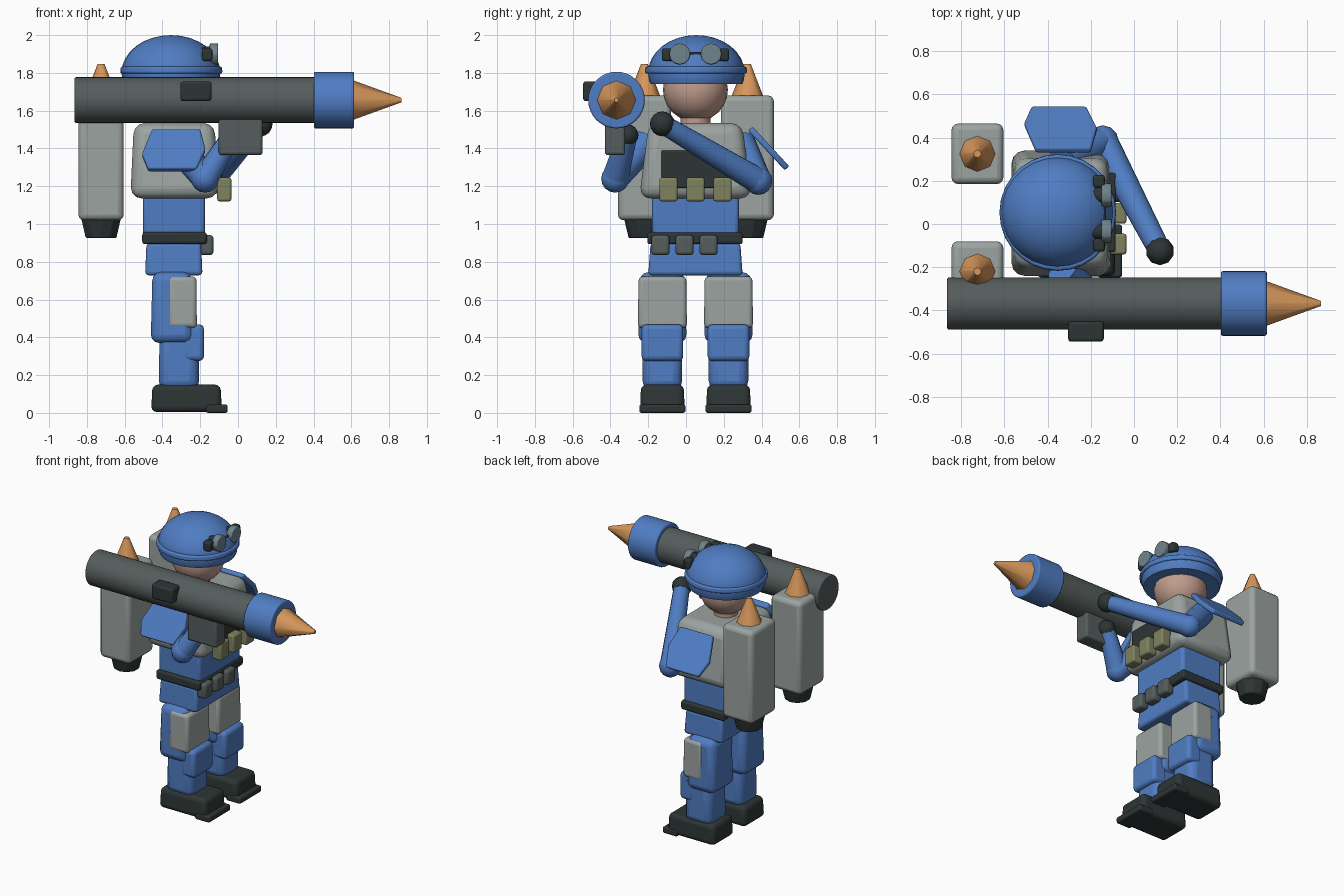
import bpy, bmesh, math
from mathutils import Vector, Matrix

if "Cube" in bpy.data.objects:
    bpy.data.objects.remove(bpy.data.objects["Cube"])


def mat(name, r, g, b):
    m = bpy.data.materials.new(name)
    m.diffuse_color = (r, g, b, 1)
    m.use_nodes = True
    m.node_tree.nodes["Principled BSDF"].inputs["Base Color"].default_value = m.diffuse_color
    return m


BLUE = mat("uniform blue", 0.08, 0.205, 0.546)
GREY = mat("armour grey", 0.33, 0.37, 0.355)
STEEL = mat("gunmetal", 0.09, 0.11, 0.107)
DARK = mat("dark rubber", 0.027, 0.036, 0.035)
ORANGE = mat("warhead orange", 0.68, 0.31, 0.105)
SKIN = mat("skin", 0.52, 0.33, 0.26)
OLIVE = mat("pouch olive", 0.215, 0.225, 0.115)
LENS = mat("goggle glass", 0.16, 0.23, 0.26)

CX, CY = -0.35, 0.05  # body axis


def finish(bm, name, material, bevel=0.0, angle=35):
    bmesh.ops.recalc_face_normals(bm, faces=bm.faces)
    me = bpy.data.meshes.new(name)
    bm.to_mesh(me)
    bm.free()
    ob = bpy.data.objects.new(name, me)
    bpy.context.collection.objects.link(ob)
    me.materials.append(material)
    if bevel:
        b = ob.modifiers.new("bevel", 'BEVEL')
        b.width, b.segments, b.limit_method = bevel, 3, 'ANGLE'
    bpy.ops.object.select_all(action='DESELECT')
    ob.select_set(True)
    bpy.context.view_layer.objects.active = ob
    bpy.ops.object.shade_smooth_by_angle(angle=math.radians(angle))
    return ob


def box(name, material, x, y, z, bevel=0.02, top=(1, 1)):
    """Rounded box from (min, max) ranges, with an optional top taper."""
    bm = bmesh.new()
    bmesh.ops.create_cube(bm, size=1)
    for v in bm.verts:
        tx, ty = top if v.co.z > 0 else (1, 1)
        v.co = ((x[0] + x[1]) / 2 + v.co.x * tx * (x[1] - x[0]),
                (y[0] + y[1]) / 2 + v.co.y * ty * (y[1] - y[0]),
                (z[0] + z[1]) / 2 + v.co.z * (z[1] - z[0]))
    return finish(bm, name, material, bevel)


def rod(name, material, a, b, r1, r2, sides=24, bevel=0.0, angle=35):
    """Cylinder or cone between two points."""
    a, b = Vector(a), Vector(b)
    bm = bmesh.new()
    d = b - a
    m = Matrix.Translation((a + b) / 2) @ d.to_track_quat('Z', 'Y').to_matrix().to_4x4()
    bmesh.ops.create_cone(bm, cap_ends=True, segments=sides, radius1=r1,
                          radius2=r2, depth=d.length, matrix=m)
    return finish(bm, name, material, bevel, angle)


def ball(name, material, c, r, u=16, v=10, cut=None):
    """Ellipsoid, optionally cut flat below a height."""
    bm = bmesh.new()
    bmesh.ops.create_uvsphere(bm, u_segments=u, v_segments=v, radius=1)
    for p in bm.verts:
        p.co = Vector(c) + Vector((p.co.x * r[0], p.co.y * r[1], p.co.z * r[2]))
    if cut is not None:
        res = bmesh.ops.bisect_plane(bm, geom=bm.verts[:] + bm.edges[:] + bm.faces[:],
                                     plane_co=(0, 0, cut), plane_no=(0, 0, -1), clear_outer=True)
        edges = [e for e in res['geom_cut'] if isinstance(e, bmesh.types.BMEdge)]
        bmesh.ops.contextual_create(bm, geom=edges)
    return finish(bm, name, material, angle=40)


# Legs
for side, y in (("right", CY - 0.175), ("left", CY + 0.175)):
    w = lambda h: (y - h, y + h)
    box(side + "_boot", DARK, (-0.46, -0.085), w(0.118), (0.005, 0.15), 0.03, (0.96, 0.96))
    box(side + "_boot_toe", DARK, (-0.17, -0.055), w(0.122), (0.0, 0.045), 0.012)
    box(side + "_shin", BLUE, (-0.42, -0.205), w(0.105), (0.12, 0.45), 0.05, (0.95, 1))
    box(side + "_thigh", BLUE, (-0.462, -0.235), w(0.128), (0.37, 0.745), 0.045, (0.92, 0.93))
    box(side + "_thigh_plate", GREY, (-0.37, -0.218), w(0.13), (0.45, 0.722), 0.022, (0.98, 0.97))
    box(side + "_knee_pad", BLUE, (-0.29, -0.18), w(0.11), (0.275, 0.468), 0.025)

# Hips, belt, abdomen and vest
box("hips", BLUE, (-0.492, -0.188), (CY - 0.25, CY + 0.25), (0.728, 0.9), 0.02, (0.95, 0.95))
box("belt", DARK, (-0.507, -0.165), (CY - 0.255, CY + 0.25), (0.893, 0.957), 0.015)
box("abdomen", BLUE, (-0.502, -0.175), (CY - 0.23, CY + 0.23), (0.93, 1.15), 0.02)
box("vest", GREY, (-0.57, -0.105), (CY - 0.298, CY + 0.298), (1.135, 1.535), 0.06, (0.92, 0.83))
box("chest_panel", DARK, (-0.16, -0.085), (-0.13, 0.235), (1.19, 1.39), 0.01)
for i in range(3):
    y = CY + (i - 1) * 0.143
    box(f"chest_pouch_{i + 1}", OLIVE, (-0.11, -0.035), (y - 0.048, y + 0.048), (1.12, 1.245), 0.012)
    y = -0.135 + i * 0.127
    box(f"belt_pouch_{i + 1}", STEEL, (-0.2, -0.13), (y - 0.048, y + 0.048), (0.835, 0.942), 0.018)

# Head and helmet
rod("neck", SKIN, (CX, CY, 1.48), (CX, CY, 1.62), 0.08, 0.08, 16)
ball("head", SKIN, (CX, CY, 1.71), (0.175, 0.172, 0.168), 20, 12)
ball("helmet", BLUE, (-0.355, CY + 0.005, 1.8), (0.262, 0.256, 0.2), 28, 16, cut=1.74)
rod("helmet_brim", BLUE, (-0.353, CY + 0.003, 1.797), (-0.353, CY + 0.003, 1.833),
    0.271, 0.268, 28, 0.01)

# Goggles
for side, s in (("right", -1), ("left", 1)):
    y = CY + s * 0.083
    rod(side + "_goggle_rim", DARK, (-0.2, y, 1.9), (-0.142, y, 1.9), 0.035, 0.042, 12)
    rod(side + "_goggle_lens", LENS, (-0.15, y, 1.9), (-0.105, y, 1.9), 0.056, 0.056, 12, 0.006)
    y = CY + s * 0.148
    box(side + "_goggle_strap", DARK, (-0.19, -0.135), (y - 0.03, y + 0.03), (1.862, 1.93), 0.014)
box("goggle_bridge", DARK, (-0.17, -0.13), (CY - 0.05, CY + 0.05), (1.885, 1.91), 0.005)

# Arms: shoulder, elbow and hand joints
arms = {
    "left": ((-0.33, 0.29, 1.43), (-0.145, 0.383, 1.228), (0.12, -0.125, 1.53), 0.066),
    "right": ((-0.33, -0.21, 1.43), (-0.175, -0.375, 1.24), (-0.03, -0.31, 1.47), 0.058),
}
for side, (shoulder, elbow, hand, r) in arms.items():
    rod(side + "_upper_arm", BLUE, shoulder, elbow, 0.078, 0.07, 12)
    ball(side + "_elbow", BLUE, elbow, (0.074,) * 3, 12, 8)
    rod(side + "_forearm", BLUE, elbow, hand, 0.07, 0.052, 12)
    ball(side + "_hand", DARK, hand, (r,) * 3, 10, 8)

# Shoulder plates: a six-sided outline (x, amount down the slope), made thick
outline = [(-0.455, 0), (-0.2, 0), (-0.172, 0.5), (-0.22, 1), (-0.475, 1), (-0.508, 0.62)]
slopes = {"left": ((0.34, 1.505), (0.535, 1.295), (0.025, 0.02)),
          "right": ((-0.27, 1.495), (-0.405, 1.285), (-0.04, 0.02))}
for side, ((y0, z0), (y1, z1), (ty, tz)) in slopes.items():
    bm = bmesh.new()
    ring = [[bm.verts.new((x, y0 + (y1 - y0) * t + k * ty, z0 + (z1 - z0) * t + k * tz))
             for x, t in outline] for k in (-0.5, 0.5)]
    bm.faces.new(ring[0])
    bm.faces.new(ring[1])
    for i in range(6):
        j = (i + 1) % 6
        bm.faces.new((ring[0][i], ring[0][j], ring[1][j], ring[1][i]))
    finish(bm, side + "_shoulder_plate", BLUE, 0.01)

# Back tanks with nozzles and pointed tips
for side, y in (("right", -0.22), ("left", 0.325)):
    x = -0.725
    box(side + "_tank", GREY, (x - 0.12, x + 0.12), (y - 0.14, y + 0.14), (1.02, 1.68), 0.03)
    rod(side + "_nozzle", DARK, (x, y, 0.925), (x, y, 1.03), 0.085, 0.11, 10, 0.008, 30)
    rod(side + "_tank_tip", ORANGE, (x, y, 1.66), (x, y, 1.848), 0.09, 0.018, 8, 0, 50)

# Shoulder launcher
LY, LZ = -0.368, 1.656
rod("launcher_tube", STEEL, (-0.865, LY, LZ), (0.42, LY, LZ), 0.121, 0.121, 32, 0.008)
rod("launcher_collar", BLUE, (0.402, LY, LZ), (0.615, LY, LZ), 0.15, 0.15, 32, 0.01)
rod("warhead", ORANGE, (0.6, LY, LZ), (0.865, LY, LZ), 0.108, 0.012, 8, 0, 50)
box("launcher_grip", STEEL, (-0.102, 0.13), (-0.43, -0.322), (1.365, 1.58), 0.015)
box("launcher_sight", DARK, (-0.305, -0.14), (-0.545, -0.45), (1.65, 1.755), 0.015)
